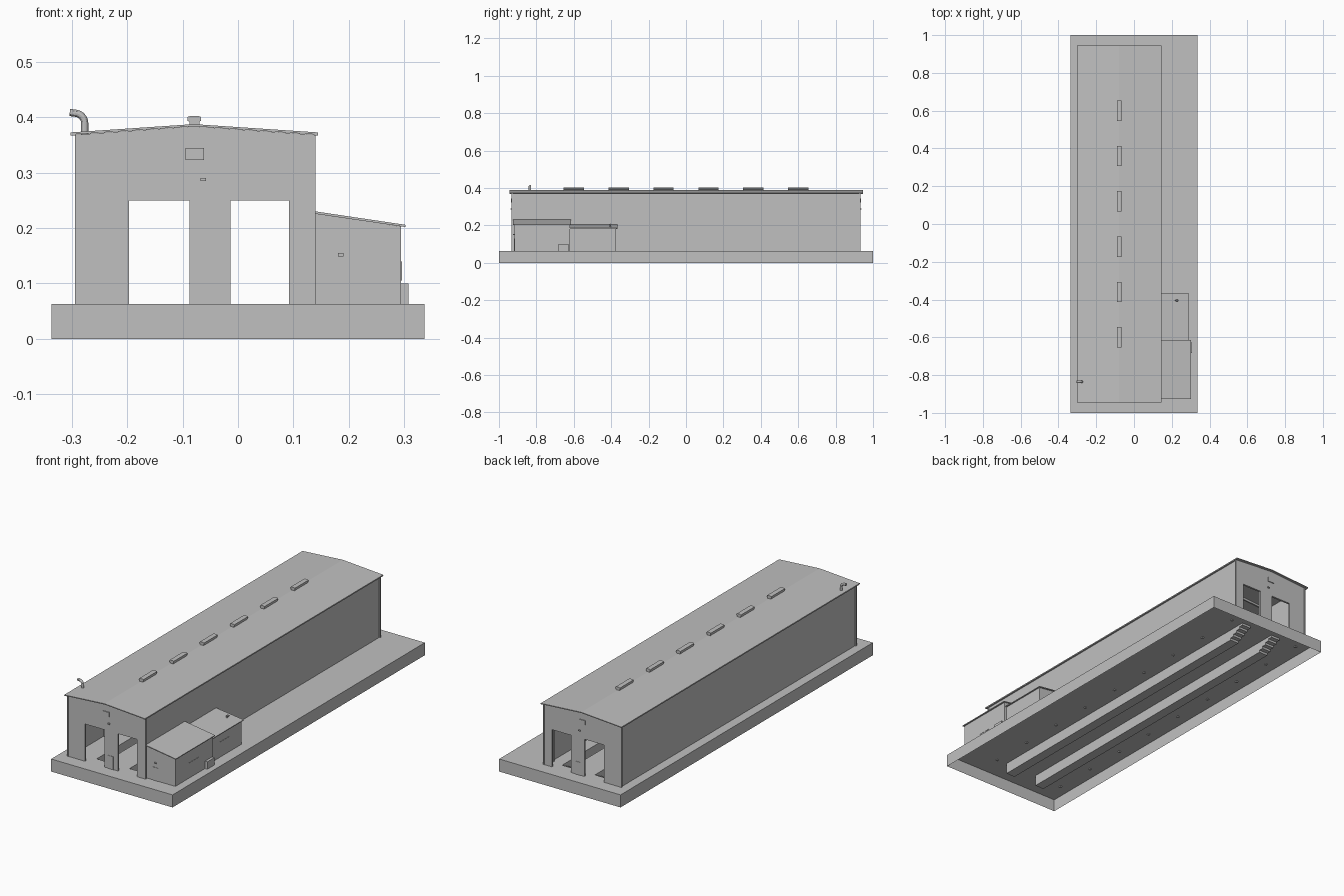
import bpy, bmesh, math

if "Cube" in bpy.data.objects:
    bpy.data.objects.remove(bpy.data.objects["Cube"])

GREY = bpy.data.materials.new("light grey")
GREY.diffuse_color = (0.53, 0.53, 0.53, 1)
GREY.use_nodes = True
GREY.node_tree.nodes["Principled BSDF"].inputs["Base Color"].default_value = GREY.diffuse_color
G = 0.063                      # ground level (top of the base)


def finish(name, bm):
    bmesh.ops.remove_doubles(bm, verts=bm.verts, dist=1e-5)
    bmesh.ops.recalc_face_normals(bm, faces=bm.faces)
    me = bpy.data.meshes.new(name)
    bm.to_mesh(me)
    bm.free()
    me.materials.append(GREY)
    ob = bpy.data.objects.new(name, me)
    bpy.context.collection.objects.link(ob)
    return ob


def prism(name, pts, y0, y1):
    """Extrude an x-z outline along y."""
    bm = bmesh.new()
    a = [bm.verts.new((x, y0, z)) for x, z in pts]
    b = [bm.verts.new((x, y1, z)) for x, z in pts]
    bm.faces.new(a)
    bm.faces.new(b[::-1])
    for i in range(len(a)):
        j = (i + 1) % len(a)
        bm.faces.new((a[j], a[i], b[i], b[j]))
    return finish(name, bm)


def box(name, x0, x1, y0, y1, z0, z1):
    return prism(name, [(x0, z0), (x1, z0), (x1, z1), (x0, z1)], y0, y1)


def pipe(name, pts, radius, sides=12):
    """Round tube following a list of points in one x-z plane."""
    bm = bmesh.new()
    rings = []
    for i, (x, y, z) in enumerate(pts):
        p, q = pts[max(i - 1, 0)], pts[min(i + 1, len(pts) - 1)]
        t = math.atan2(q[2] - p[2], q[0] - p[0])
        ring = []
        for k in range(sides):
            a = 2 * math.pi * k / sides
            c, s = radius * math.cos(a), radius * math.sin(a)
            ring.append(bm.verts.new((x - c * math.sin(t), y + s, z + c * math.cos(t))))
        rings.append(ring)
    for r, s in zip(rings, rings[1:]):
        for k in range(sides):
            n = (k + 1) % sides
            bm.faces.new((r[k], r[n], s[n], s[k]))
    bm.faces.new(rings[0])
    bm.faces.new(rings[-1])
    ob = finish(name, bm)
    bpy.ops.object.select_all(action='DESELECT')
    bpy.context.view_layer.objects.active = ob
    ob.select_set(True)
    bpy.ops.object.shade_smooth_by_angle()
    return ob


# Base: an open-bottomed shell with two long slots for the pits
PITS = [(-0.168, -0.118), (0.014, 0.064)]
P0, P1 = -0.88, 0.89
bm = bmesh.new()
xs = [-0.337, *PITS[0], *PITS[1], 0.337]
ys = [-1, P0, P1, 1]
grid = [[bm.verts.new((x, y, G)) for y in ys] for x in xs]
for i in range(5):
    for j in range(3):
        if not (j == 1 and i in (1, 3)):
            bm.faces.new((grid[i][j], grid[i + 1][j], grid[i + 1][j + 1], grid[i][j + 1]))
rim = [e for e in bm.edges if e.is_boundary and
       (all(abs(abs(v.co.x) - 0.337) < 1e-4 for v in e.verts) or
        all(abs(abs(v.co.y) - 1) < 1e-4 for v in e.verts))]
ext = bmesh.ops.extrude_edge_only(bm, edges=rim)
for v in ext["geom"]:
    if isinstance(v, bmesh.types.BMVert):
        v.co.z = 0
bmesh.ops.dissolve_limit(bm, angle_limit=0.01, verts=bm.verts, edges=bm.edges)
base = finish("base", bm)
if max(base.data.polygons, key=lambda p: p.center.z).normal.z < 0:
    base.data.flip_normals()

# Inspection pits with steps at the back end
prof = [(P0, G), (P0, 0.008), (0.80, 0.008)]
for s in range(4):
    y, z = 0.80 + s * 0.0225, 0.008 + (s + 1) * 0.011
    prof += [(y, z), (y + 0.0225, z)]
prof.append((P1, G))
for n, (x0, x1) in enumerate(PITS):
    bm = bmesh.new()
    a = [bm.verts.new((x0, y, z)) for y, z in prof]
    b = [bm.verts.new((x1, y, z)) for y, z in prof]
    bm.faces.new(a)
    bm.faces.new(b[::-1])
    for i in range(len(a) - 1):
        bm.faces.new((a[i], a[i + 1], b[i + 1], b[i]))
    finish(f"pit_{n + 1}", bm)

# Main hall: gable ends with two open gateways, plus long side walls
L, R, RX, Y = -0.290, 0.135, -0.08, 0.932
gable = [(L, G), (-0.197, G), (-0.197, 0.25), (-0.088, 0.25), (-0.088, G),
         (-0.014, G), (-0.014, 0.25), (0.092, 0.25), (0.092, G), (R, G),
         (R, 0.369), (RX, 0.384), (L, 0.369)]
for side, s in (("front", -1), ("back", 1)):
    prism(f"{side}_wall", gable, s * Y, s * (Y - 0.01))
    box(f"{side}_hall_door", -0.068, -0.039, s * Y, s * (Y + 0.002), G, 0.128)
    box(f"{side}_sign_plate", -0.095, -0.061, s * Y, s * (Y + 0.004), 0.323, 0.345)
    box(f"{side}_hall_lamp", -0.068, -0.058, s * Y, s * (Y + 0.006), 0.285, 0.291)
    for x in (L - 0.002, R + 0.002):
        box(f"{side}_corner_post", x - 0.003, x + 0.003, s * (Y - 0.006), s * (Y + 0.001), G, 0.369)
for x0, x1 in ((L, L + 0.008), (R - 0.008, R)):
    box("side_wall", x0, x1, -Y + 0.01, Y - 0.01, G, 0.369)

# Hall roof and gutters
prism("hall_roof", [(-0.303, 0.369), (RX, 0.384), (0.145, 0.369),
                    (0.145, 0.373), (RX, 0.388), (-0.303, 0.373)], -0.945, 0.945)
for x0, x1 in ((-0.303, -0.293), (0.137, 0.145)):
    box("gutter", x0, x1, -0.943, 0.943, 0.367, 0.3725)

# Inner columns and rafters
for i in range(9):
    y = -0.88 + i * 0.22
    for x in (L + 0.013, R - 0.013):
        box("column", x - 0.005, x + 0.005, y - 0.005, y + 0.005, 0.058, 0.368)
    prism("rafter", [(L + 0.008, 0.358), (RX, 0.372), (R - 0.008, 0.358),
                     (R - 0.008, 0.368), (RX, 0.382), (L + 0.008, 0.368)],
          y - 0.004, y + 0.004)

# Ridge vents
for i in range(6):
    y = -0.6 + i * 0.24
    prism("ridge_vent", [(-0.088, 0.385), (-0.07, 0.385), (-0.07, 0.392), (-0.067, 0.394),
                         (-0.067, 0.401), (-0.072, 0.403), (-0.086, 0.403),
                         (-0.091, 0.401), (-0.091, 0.394), (-0.088, 0.392)],
          y - 0.054, y + 0.054)

# Bent exhaust pipe on the roof
arc = [(-0.296 + 0.019 * math.cos(a), -0.835, 0.390 + 0.018 * math.sin(a))
       for a in (math.radians(d) for d in range(0, 91, 15))]
pipe("exhaust_pipe", [(-0.277, -0.835, 0.366)] + arc + [(-0.304, -0.835, 0.409)], 0.0065)

# Two lean-to annexes with sloping roofs
prism("front_annex", [(R, G), (0.295, G), (0.295, 0.203), (R, 0.227)], -0.918, -0.62)
prism("front_annex_roof", [(R, 0.2265), (0.303, 0.202), (0.303, 0.206), (R, 0.231)], -0.926, -0.614)
prism("rear_annex", [(R, G), (0.281, G), (0.281, 0.182), (R, 0.2)], -0.62, -0.374)
prism("rear_annex_roof", [(R, 0.2), (0.288, 0.181), (0.288, 0.185), (R, 0.204)], -0.62, -0.366)

# Annex door, lamp, windows, side unit and roof vent
box("annex_door", 0.172, 0.2, -0.92, -0.918, G, 0.129)
box("annex_lamp", 0.181, 0.191, -0.924, -0.918, 0.149, 0.155)
box("front_annex_window", 0.295, 0.2965, -0.81, -0.735, 0.105, 0.14)
box("rear_annex_window", 0.281, 0.2825, -0.545, -0.475, 0.105, 0.14)
box("side_unit", 0.295, 0.308, -0.683, -0.628, G, 0.1)
pipe("annex_vent", [(0.222, -0.405, 0.185), (0.222, -0.405, 0.199), (0.224, -0.405, 0.204),
                    (0.228, -0.405, 0.206), (0.233, -0.405, 0.204)], 0.004)
